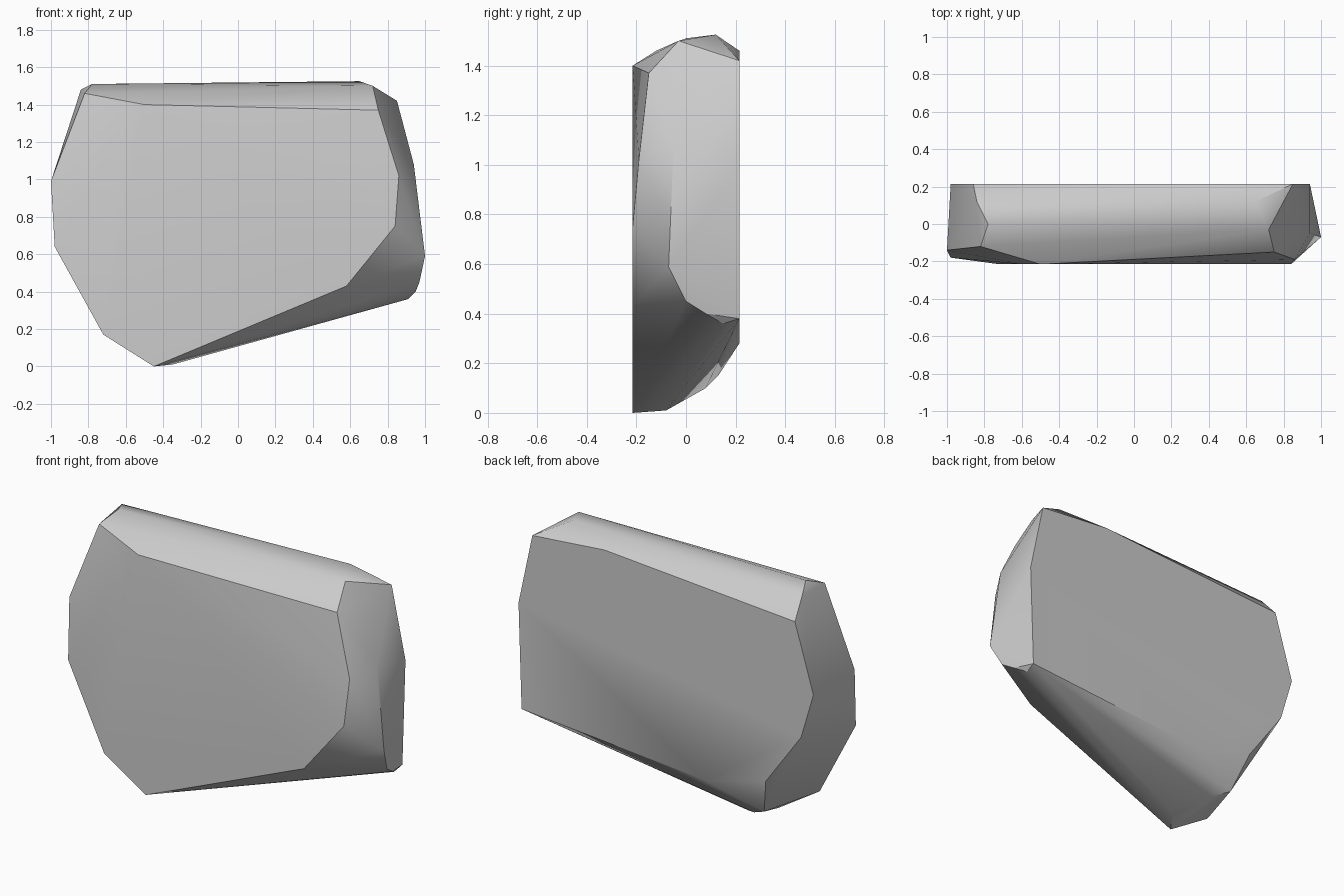
import bpy, bmesh, math

cube = bpy.data.objects.get("Cube")
if cube:
    bpy.data.objects.remove(cube)

stone = bpy.data.materials.new("stone grey")
stone.use_nodes = True
grey = (0.6, 0.6, 0.6, 1)
stone.diffuse_color = grey
stone.node_tree.nodes["Principled BSDF"].inputs["Base Color"].default_value = grey

# flat front and back outlines of the slab, as (x, z)
front = [(-.45, 0), (-.72, .17), (-.6, 1.3), (-.5, 1.4), (.58, .43), (.84, .75)]
back = [(-.86, 1.37), (-.98, .97), (-.9, .7), (-.67, .38), (-.27, .28),
        (.92, .38), (.94, 1.0), (.85, 1.42), (.38, 1.46)]
# worn rim between the faces, as (x, y, z)
rim = [(-1, -.14, .99), (-.98, -.18, .64), (-.82, -.12, 1.46), (-.84, .12, 1.48), (-.78, 0, 1.51),
       (.65, .12, 1.525), (.72, -.03, 1.5), (.75, -.15, 1.37), (.86, -.19, 1.02), (.94, -.05, 1.08),
       (1, -.07, .59), (.97, 0, .45), (.95, .08, .4), (.91, .15, .36),
       (-.35, -.08, .01), (-.5, .08, .1), (-.6, .13, .15)]
depth = .215

# slab: the convex shell around outlines and rim
bm = bmesh.new()
for x, z in front:
    bm.verts.new((x, -depth, z))
for x, z in back:
    bm.verts.new((x, depth, z))
for p in rim:
    bm.verts.new(p)
hull = bmesh.ops.convex_hull(bm, input=bm.verts[:])
loose = {v for v in hull["geom_interior"] + hull["geom_unused"] if isinstance(v, bmesh.types.BMVert)}
bmesh.ops.delete(bm, geom=list(loose), context='VERTS')
bmesh.ops.dissolve_limit(bm, angle_limit=math.radians(1), verts=bm.verts[:], edges=bm.edges[:])
bmesh.ops.recalc_face_normals(bm, faces=bm.faces[:])
mesh = bpy.data.meshes.new("stone_slab")
bm.to_mesh(mesh)
bm.free()
mesh.materials.append(stone)
slab = bpy.data.objects.new("stone_slab", mesh)
bpy.context.collection.objects.link(slab)

# soft shading with the sharp creases kept
bpy.context.view_layer.objects.active = slab
slab.select_set(True)
bpy.ops.object.shade_smooth_by_angle(angle=math.radians(32))
